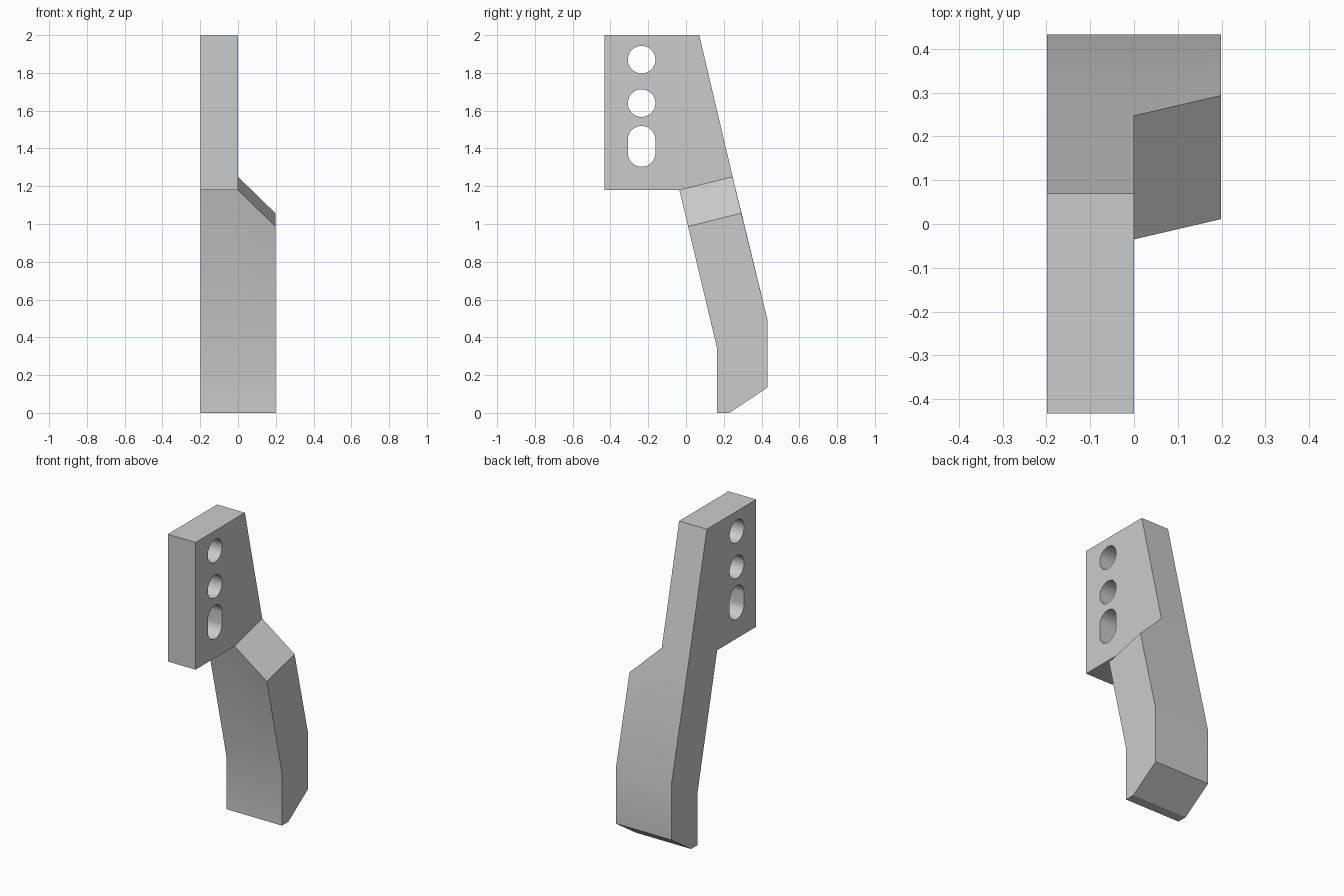
import bpy, bmesh, math
from mathutils import Vector

cube = bpy.data.objects.get("Cube")
if cube:
    bpy.data.objects.remove(cube, do_unlink=True)

grey = bpy.data.materials.new("plain grey")
grey.use_nodes = True
colour = (0.6, 0.6, 0.6, 1)
grey.diffuse_color = colour
grey.node_tree.nodes["Principled BSDF"].inputs["Base Color"].default_value = colour

HALF = 0.198          # half of the full width
HOLE_Y, HOLE_R = -0.235, 0.073


def prism(bm, outline, x0, x1):
    """Extrude a (y, z) outline along x; returns the cap at x1 and its vertices."""
    base = bm.faces.new([bm.verts.new((x0, y, z)) for y, z in outline])
    res = bmesh.ops.extrude_face_region(bm, geom=[base], use_keep_orig=True)
    verts = [g for g in res["geom"] if isinstance(g, bmesh.types.BMVert)]
    bmesh.ops.translate(bm, verts=verts, vec=(x1 - x0, 0, 0))
    cap = [g for g in res["geom"] if isinstance(g, bmesh.types.BMFace)][0]
    return cap


def finish(bm, name):
    bmesh.ops.recalc_face_normals(bm, faces=bm.faces)
    mesh = bpy.data.meshes.new(name)
    bm.to_mesh(mesh)
    bm.free()
    mesh.materials.append(grey)
    obj = bpy.data.objects.new(name, mesh)
    bpy.context.collection.objects.link(obj)
    return obj


# Mounting plate and narrow half of the shank, as one side profile
step_front, step_back = (-0.035, 1.18), (0.247, 1.25)
profile = [(-0.432, 2), (0.07, 2), step_back, (0.432, 0.49), (0.432, 0.135),
           (0.23, 0), (0.165, 0), (0.165, 0.34), step_front, (-0.432, 1.18)]
bm = bmesh.new()
cap = prism(bm, profile, -HALF, 0)


def corner(point):
    return min(cap.verts, key=lambda v: (v.co - Vector((0, *point))).length)


# Widen the shank below the step, with a slanted shoulder
front, back = corner(step_front), corner(step_back)
bmesh.utils.face_split(cap, front, back)
shank = min((f for f in front.link_faces if back in f.verts),
            key=lambda f: f.calc_center_median().z)
res = bmesh.ops.extrude_face_region(bm, geom=[shank])
if shank.is_valid:
    bmesh.ops.delete(bm, geom=[shank], context='FACES_ONLY')
for v in [g for g in res["geom"] if isinstance(g, bmesh.types.BMVert)]:
    v.co.x = HALF
    if v.co.z > 1:
        v.co += Vector((0, 0.046, -0.193))
body = finish(bm, "shank_with_plate")

# Two round bolt holes and one slot (low centre, high centre)
for i, (low, high) in enumerate([(1.87, 1.87), (1.64, 1.64), (1.376, 1.446)]):
    n = 24
    ring = []
    for mid, start in ((high, 0), (low, math.pi)):
        for k in range(n + 1):
            if low == high and k == n:
                continue
            a = start + math.pi * k / n
            ring.append((HOLE_Y + HOLE_R * math.cos(a), mid + HOLE_R * math.sin(a)))
    bm = bmesh.new()
    prism(bm, ring, -HALF - 0.1, 0.1)
    cutter = finish(bm, f"hole_cutter_{i + 1}")
    cutter.hide_render = True
    mod = body.modifiers.new("hole", 'BOOLEAN')
    mod.operation = 'DIFFERENCE'
    mod.solver = 'EXACT'
    mod.object = cutter
    bpy.context.view_layer.objects.active = body
    bpy.ops.object.modifier_apply(modifier=mod.name)
    bpy.data.objects.remove(cutter, do_unlink=True)

# Soft bends, crisp corners
bpy.ops.object.select_all(action='DESELECT')
body.select_set(True)
bpy.context.view_layer.objects.active = body
bpy.ops.object.shade_smooth_by_angle(angle=math.radians(30))
